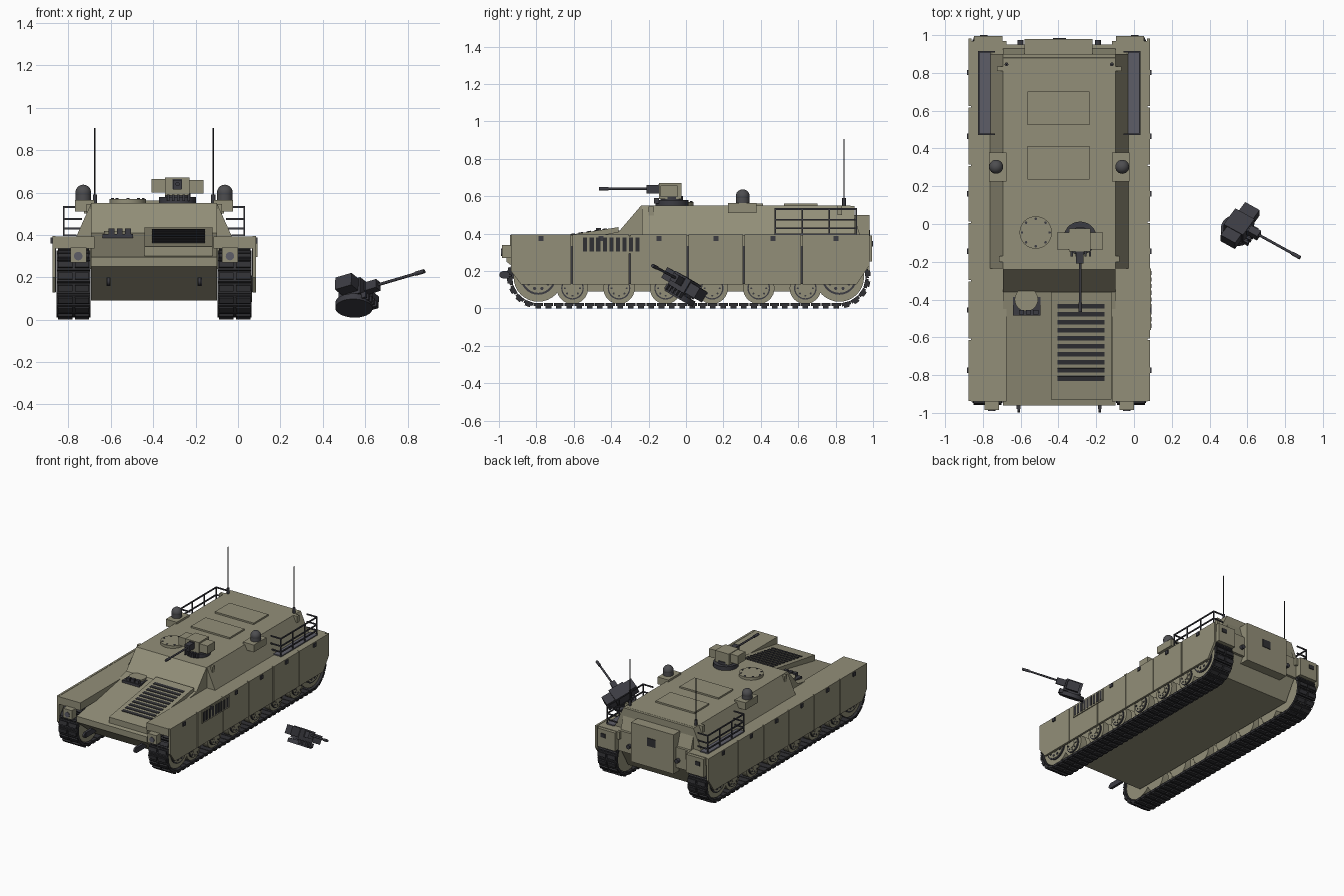
import bpy, bmesh, math
from mathutils import Matrix, Vector

if "Cube" in bpy.data.objects:
    bpy.data.objects.remove(bpy.data.objects["Cube"])

CX = -0.396  # vehicle centre line


def material(name, rgb):
    m = bpy.data.materials.new(name)
    m.use_nodes = True
    m.diffuse_color = (*rgb, 1)
    m.node_tree.nodes["Principled BSDF"].inputs["Base Color"].default_value = (*rgb, 1)
    return m


TAN = material("olive tan", (0.29, 0.275, 0.19))
BLACK = material("track black", (0.03, 0.03, 0.034))
GUN = material("gunmetal", (0.045, 0.045, 0.055))
GREY = material("mesh grey", (0.11, 0.11, 0.135))
DOME = material("dome grey", (0.075, 0.075, 0.08))
ROUND = []


def finish(name, bm, mat, M=None, smooth=False):
    if M is not None:
        bm.transform(M)
    bmesh.ops.recalc_face_normals(bm, faces=bm.faces)
    me = bpy.data.meshes.new(name)
    bm.to_mesh(me)
    bm.free()
    me.materials.append(mat)
    ob = bpy.data.objects.new(name, me)
    bpy.context.collection.objects.link(ob)
    if smooth:
        ROUND.append(ob)
    return ob


def add_box(bm, lo, hi, M=Matrix()):
    lo, hi = Vector(lo), Vector(hi)
    mat = M @ Matrix.Translation((lo + hi) / 2) @ Matrix.Diagonal((*(hi - lo), 1))
    bmesh.ops.create_cube(bm, size=1, matrix=mat)


def box(name, x, y, z, mat, M=None):
    bm = bmesh.new()
    add_box(bm, (min(x), y[0], z[0]), (max(x), y[1], z[1]))
    return finish(name, bm, mat, M)


TURN = {"X": Matrix.Rotation(math.pi / 2, 4, "Y"), "Y": Matrix.Rotation(math.pi / 2, 4, "X"), "Z": Matrix()}


def cyl(name, c, r, depth, axis, mat, segs=24, M=None, r2=None):
    bm = bmesh.new()
    bmesh.ops.create_cone(bm, cap_ends=True, segments=segs, radius1=r, radius2=r if r2 is None else r2,
                          depth=depth, matrix=Matrix.Translation(c) @ TURN[axis])
    return finish(name, bm, mat, M, True)


def prism(name, pts, axis, a, b, mat):
    """Extrude a (y, z) profile along X or an (x, z) profile along Y."""
    bm = bmesh.new()
    put = (lambda p, t: (t, p[0], p[1])) if axis == "X" else (lambda p, t: (p[0], t, p[1]))
    f = bm.faces.new([bm.verts.new(put(p, a)) for p in pts])
    ext = bmesh.ops.extrude_face_region(bm, geom=[f])["geom"]
    step = Vector((b - a, 0, 0)) if axis == "X" else Vector((0, b - a, 0))
    bmesh.ops.translate(bm, vec=step, verts=[v for v in ext if isinstance(v, bmesh.types.BMVert)])
    return finish(name, bm, mat)


# Hull and superstructure
prism("hull", [(-0.96, 0.25), (-0.96, 0.295), (-0.36, 0.41), (-0.24, 0.55), (0.88, 0.55), (0.93, 0.395),
               (0.93, 0.24), (0.84, 0.09), (-0.76, 0.09)], "X", CX - 0.297, CX + 0.297, TAN)
prism("superstructure_sides", [(CX - 0.368, 0.39), (CX - 0.297, 0.549), (CX + 0.297, 0.549), (CX + 0.368, 0.39)],
      "Y", -0.235, 0.9, TAN)
box("rear_plate", (CX - 0.3, CX + 0.3), (0.92, 0.95), (0.24, 0.395), TAN)
box("rear_door", (-0.58, -0.22), (0.9, 0.98), (0.2, 0.5), TAN)
box("door_window", (-0.43, -0.36), (0.975, 0.985), (0.36, 0.42), BLACK)

# Engine deck with louvres
prism("engine_deck", [(-0.36, 0.38), (-0.36, 0.435), (-0.93, 0.345), (-0.93, 0.29)], "X", -0.44, -0.12, TAN)
for i in range(10):
    y = -0.435 - i * 0.0425
    tilt = Matrix.Translation((-0.28, y, 0.435 + (y + 0.36) * 0.158)) @ Matrix.Rotation(0.157, 4, "X")
    box("deck_louvre", (-0.125, 0.125), (-0.012, 0.012), (-0.004, 0.004), BLACK, tilt)

# Driver hatch and periscopes
box("hatch_base", (-0.64, -0.495), (-0.485, -0.36), (0.36, 0.405), GUN)
cyl("driver_hatch", (-0.57, -0.4, 0.4), 0.062, 0.035, "Z", TAN)
for i in range(3):
    x = -0.61 + i * 0.038
    box("periscope", (x, x + 0.028), (-0.48, -0.455), (0.4, 0.43), GUN)

# Roof hatches
for y in (0.235, 0.525):
    box("roof_hatch", (-0.563, -0.235), (y, y + 0.177), (0.54, 0.562), TAN)
cyl("commander_hatch", (-0.52, -0.045, 0.555), 0.086, 0.03, "Z", TAN, 32)
for i in range(8):
    a = i * math.pi / 4
    cyl("hatch_bolt", (-0.52 + 0.073 * math.cos(a), -0.045 + 0.073 * math.sin(a), 0.57), 0.007, 0.008, "Z", GUN, 8)


# Weapon station, built around its own base centre
def weapon_station(prefix, M, body):
    cyl(prefix + "_ring", (0, 0, 0.01), 0.088, 0.03, "Z", GUN, 28, M)
    cyl(prefix + "_pedestal", (0, 0, 0.03), 0.06, 0.03, "Z", GUN, 20, M)
    box(prefix + "_body", (-0.06, 0.055), (-0.07, 0.05), (0.03, 0.115), body, M)
    box(prefix + "_ammo_box", (-0.122, -0.06), (-0.06, 0.03), (0.045, 0.11), body, M)
    box(prefix + "_sight_box", (0.055, 0.122), (-0.06, 0.03), (0.04, 0.103), body, M)
    box(prefix + "_sight_window", (-0.025, 0.02), (-0.076, -0.068), (0.062, 0.108), GUN, M)
    box(prefix + "_sleeve", (-0.022, 0.018), (-0.135, -0.07), (0.06, 0.105), GUN, M)
    for i in range(5):
        x = -0.05 + i * 0.024
        box(prefix + "_lug", (x, x + 0.012), (-0.096, -0.07), (0.005, 0.035), GUN, M)
    cyl(prefix + "_barrel", (0, -0.24, 0.085), 0.007, 0.24, "Y", GUN, 12, M)
    cyl(prefix + "_muzzle", (0, -0.365, 0.085), 0.01, 0.05, "Y", GUN, 12, M)


weapon_station("roof_gun", Matrix.Translation((-0.285, -0.075, 0.555)), TAN)
aim = Vector((-0.848, 0.469, -0.25)).normalized()
up = Vector((0.02, 0.5, 0.866))
up = (up - aim * up.dot(aim)).normalized()
spare = Matrix((aim.cross(up), aim, up)).transposed().to_4x4()
spare.translation = (0.547, -0.038, 0.058)
weapon_station("spare_gun", spare, GUN)

# Track loop dimensions
YF, YR, ZC, R = -0.79, 0.82, 0.168, 0.152
RUN = YR - YF
LOOP = 2 * RUN + 2 * math.pi * R


def loop_point(d):
    """Position and heading along the track loop."""
    arc = math.pi * R
    if d < RUN:
        return YF + d, ZC - R, 0
    d -= RUN
    if d < arc:
        a = d / R
        return YR + R * math.sin(a), ZC - R * math.cos(a), a
    d -= arc
    if d < RUN:
        return YR - d, ZC + R, math.pi
    a = (d - RUN) / R
    return YF - R * math.sin(a), ZC + R * math.cos(a), math.pi + a


def road_wheel(name, s, y, z, r, bolts):
    for off in (0.335, 0.42):
        cyl(name + "_tyre", (CX + s * off, y, z), r, 0.05, "X", TAN, 32)
    x = CX + s * 0.447
    cyl(name + "_dish", (x, y, z), r * 0.72, 0.012, "X", GUN, 28)
    cyl(name + "_disc", (x + s * 0.002, y, z), r * 0.64, 0.014, "X", TAN, 28)
    cyl(name + "_hub", (x + s * 0.006, y, z), r * 0.3, 0.016, "X", TAN, 16)
    for i in range(bolts):
        a = 2 * math.pi * i / bolts
        cyl(name + "_bolt", (x + s * 0.009, y + r * 0.48 * math.cos(a), z + r * 0.48 * math.sin(a)),
            r * 0.07, 0.008, "X", GUN, 6)


SEAMS = [-0.94, -0.61, -0.3, 0.01, 0.31, 0.62, 0.985]
for s in (-1, 1):
    def X(a, b):
        return (CX + s * a, CX + s * b)

    # Sponson and fenders
    box("sponson", X(0.28, 0.468), (-0.94, 0.97), (0.335, 0.393), TAN)
    box("rear_locker", X(0.3, 0.45), (0.93, 0.995), (0.25, 0.39), TAN)
    box("tail_lamp", X(0.38, 0.42), (0.99, 1.0), (0.33, 0.36), BLACK)
    box("lamp_housing", X(0.32, 0.395), (-0.985, -0.93), (0.27, 0.34), TAN)
    cyl("headlamp", (CX + s * 0.358, -0.985, 0.3), 0.02, 0.01, "Y", GREY, 20)
    box("tow_lug", X(0.205, 0.225), (-0.98, -0.86), (0.16, 0.2), GUN)
    cyl("tow_ring", (CX + s * 0.215, -0.98, 0.18), 0.018, 0.014, "X", GUN, 16)

    # Side skirt panels with seams and latches
    for i in range(6):
        a, b = SEAMS[i] + 0.004, SEAMS[i + 1] - 0.004
        low = [(a, 0.128), (b, 0.128)]
        if i == 0:
            low = [(a, 0.2), (a + 0.055, 0.128), (b, 0.128)]
        if i == 5:
            low = [(a, 0.128), (b - 0.07, 0.128), (b, 0.23)]
        prism("skirt_panel", low + [(b, 0.395), (a, 0.395)], "X", *X(0.464, 0.48), TAN)
        if i:
            box("skirt_seam", X(0.462, 0.468), (a - 0.01, a + 0.002), (0.13, 0.39), GUN)
        m = (a + b) / 2
        box("skirt_latch", X(0.478, 0.488), (m - 0.014, m + 0.014), (0.36, 0.388), GUN)

    # Track, one mesh of shoes and grousers
    bm = bmesh.new()
    n = 76
    for i in range(n):
        y, z, a = loop_point(LOOP * i / n)
        M = Matrix.Translation((CX + s * 0.38, y, z)) @ Matrix.Rotation(a, 4, "X")
        add_box(bm, (-0.08, -0.025, -0.004), (0.08, 0.025, 0.014), M)
        for x in (-0.074, 0.006):
            add_box(bm, (x, -0.015, -0.015), (x + 0.068, 0.015, 0.0), M)
    finish("track", bm, BLACK)

    # Running gear
    for i in range(6):
        road_wheel("road_wheel", s, -0.607 + i * 0.249, 0.108, 0.084, 8)
    road_wheel("drive_sprocket", s, YF, ZC, 0.132, 10)
    road_wheel("idler", s, YR, ZC, 0.132, 10)

    # Stowage basket
    box("basket_floor", X(0.365, 0.43), (0.475, 0.915), (0.394, 0.402), GREY)
    for z in (0.425, 0.47, 0.527):
        box("basket_rail", X(0.422, 0.43), (0.472, 0.915), (z, z + 0.009), GUN)
        for y in (0.472, 0.907):
            box("basket_end_rail", X(0.34, 0.43), (y, y + 0.008), (z, z + 0.009), GUN)
    for i in range(4):
        y = 0.472 + i * 0.145
        box("basket_post", X(0.422, 0.43), (y, y + 0.008), (0.395, 0.535), GUN)

    # Sensor dome on its bracket
    box("sensor_bracket", X(0.28, 0.372), (0.225, 0.378), (0.51, 0.565), TAN)
    spot = Vector((CX + s * 0.334, 0.303, 0.6))
    cyl("sensor_base", spot - Vector((0, 0, 0.02)), 0.036, 0.044, "Z", DOME, 24)
    bm = bmesh.new()
    bmesh.ops.create_uvsphere(bm, u_segments=24, v_segments=14, radius=0.037, matrix=Matrix.Translation(spot))
    finish("sensor_dome", bm, DOME, None, True)

    # Antenna and rear lifting eye
    cyl("antenna_base", (CX + s * 0.279, 0.845, 0.565), 0.01, 0.05, "Z", GUN, 12)
    cyl("antenna", (CX + s * 0.279, 0.845, 0.73), 0.0035, 0.35, "Z", BLACK, 8)
    box("lifting_eye", X(0.28, 0.33), (0.81, 0.835), (0.5, 0.55), TAN)
    box("front_lifting_eye", X(0.28, 0.32), (-0.2, -0.17), (0.49, 0.545), TAN)
    cyl("rear_tow_eye", (CX + s * 0.205, 0.96, 0.3), 0.016, 0.03, "Y", GUN, 12)

# Exhaust grille on the left skirt
box("exhaust_frame", (0.07, 0.091), (-0.56, -0.235), (0.295, 0.388), TAN)
for i in range(9):
    y = -0.55 + i * 0.035
    box("exhaust_slot", (0.088, 0.093), (y, y + 0.022), (0.305, 0.378), BLACK)

# Smooth the round parts
bpy.ops.object.select_all(action="DESELECT")
for ob in ROUND:
    ob.select_set(True)
bpy.context.view_layer.objects.active = ROUND[0]
bpy.ops.object.shade_smooth_by_angle(angle=math.radians(40))
